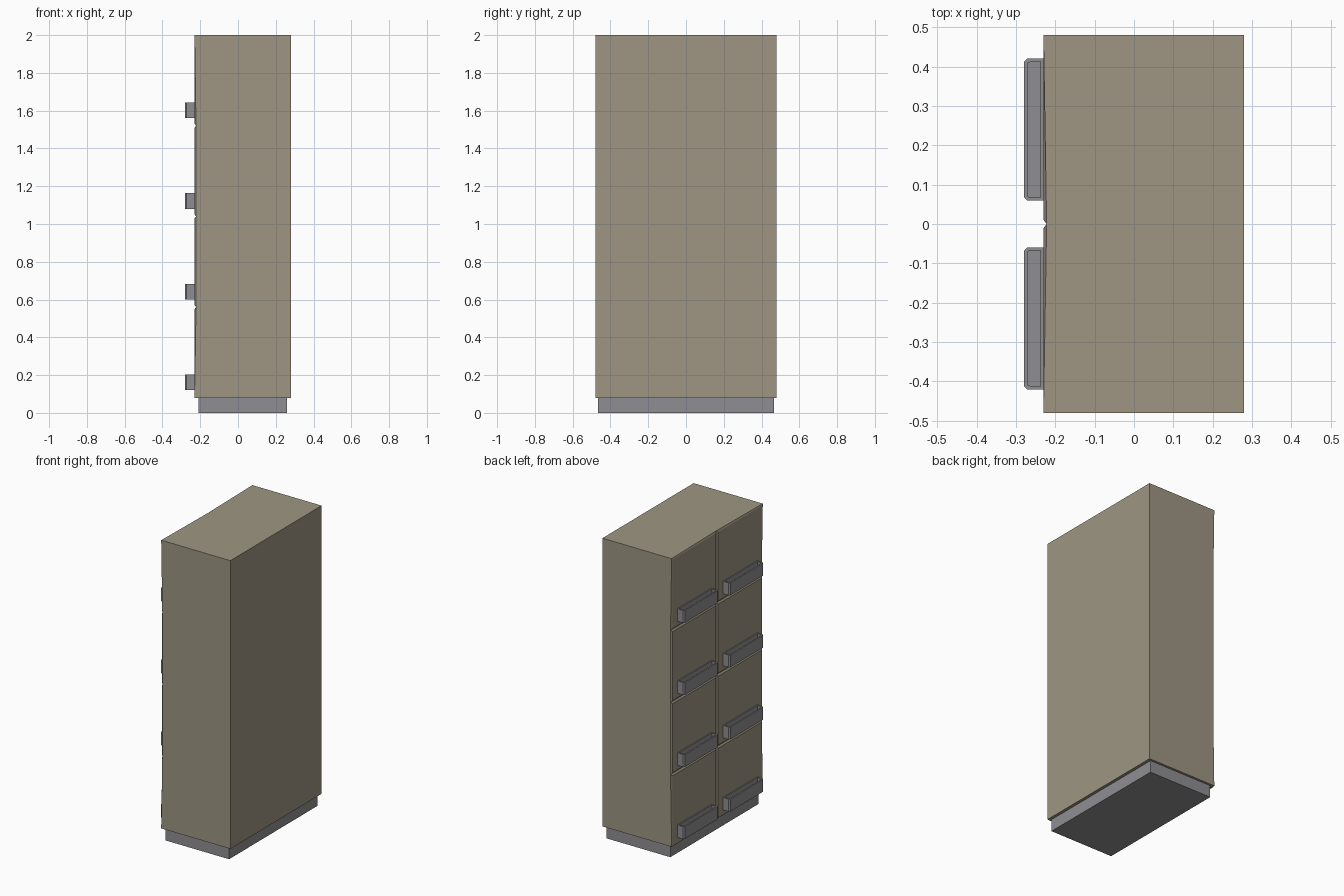
import bpy, bmesh
from mathutils import Vector

if "Cube" in bpy.data.objects:
    bpy.data.objects.remove(bpy.data.objects["Cube"])


def material(name, rgb):
    m = bpy.data.materials.new(name)
    m.diffuse_color = (*rgb, 1)
    m.use_nodes = True
    m.node_tree.nodes["Principled BSDF"].inputs["Base Color"].default_value = m.diffuse_color
    return m


TAN = material("warm tan", (0.342, 0.305, 0.225))
GREY = material("metal grey", (0.275, 0.275, 0.292))


def finish(bm, name, mat):
    bmesh.ops.recalc_face_normals(bm, faces=bm.faces[:])
    me = bpy.data.meshes.new(name)
    bm.to_mesh(me)
    bm.free()
    me.materials.append(mat)
    ob = bpy.data.objects.new(name, me)
    bpy.context.collection.objects.link(ob)
    return ob


FRONT, GROOVE, BACK = -0.23, -0.222, 0.28
Y, Z0, ROW = 0.48, 0.08, 0.48

# Cabinet body: drawer grid on the -x side, grooves sunk between drawers
bm = bmesh.new()
grid = []
for i in range(3):
    col = []
    for k in range(5):
        corner = i in (0, 2) and k in (0, 4)
        col.append(bm.verts.new((FRONT if corner else GROOVE, -Y + i * Y, Z0 + k * ROW)))
    grid.append(col)
b = [[bm.verts.new((BACK, y, z)) for z in (Z0, 2.0)] for y in (-Y, Y)]
fronts = [bm.faces.new((grid[i][k], grid[i + 1][k], grid[i + 1][k + 1], grid[i][k + 1]))
          for i in range(2) for k in range(4)]
bm.faces.new((b[0][0], b[1][0], b[1][1], b[0][1]))
for e, i in ((0, 0), (1, 2)):
    bm.faces.new(grid[i] + [b[e][1], b[e][0]])
for e, k in ((0, 0), (1, 4)):
    bm.faces.new([grid[i][k] for i in range(3)] + [b[1][e], b[0][e]])
bmesh.ops.recalc_face_normals(bm, faces=bm.faces[:])
bmesh.ops.inset_individual(bm, faces=fronts, thickness=0.015)
for f in fronts:
    for v in f.verts:
        v.co.x = FRONT
finish(bm, "cabinet_body", TAN)

# Recessed plinth
bm = bmesh.new()
bmesh.ops.create_cube(bm, size=1)
for v in bm.verts:
    v.co = Vector((0.025 + v.co.x * 0.47, v.co.y * 0.93, 0.04 + v.co.z * 0.08))
finish(bm, "plinth", GREY)


# Tray-shaped handle with a hollow top
def handle(name, yc, z):
    h, c, x0, x1 = 0.18, 0.008, -0.28, FRONT
    bm = bmesh.new()
    outline = [(x1, -h), (x1, h), (x0 + c, h), (x0, h - c), (x0, -h + c), (x0 + c, -h)]
    base = bm.faces.new([bm.verts.new((x, yc + y, z)) for x, y in outline])
    ext = bmesh.ops.extrude_face_region(bm, geom=[base])["geom"]
    bmesh.ops.translate(bm, vec=(0, 0, 0.083),
                        verts=[g for g in ext if isinstance(g, bmesh.types.BMVert)])
    top = [g for g in ext if isinstance(g, bmesh.types.BMFace)][0]
    if not base.is_valid or len(bm.faces) < 8:
        bm.faces.new([v for v in bm.verts if abs(v.co.z - z) < 1e-5])
    bmesh.ops.recalc_face_normals(bm, faces=bm.faces[:])
    bmesh.ops.inset_individual(bm, faces=[top], thickness=0.01)
    floor = bmesh.ops.extrude_discrete_faces(bm, faces=[top])["faces"][0]
    bmesh.ops.translate(bm, vec=(0, 0, -0.06), verts=floor.verts[:])
    finish(bm, name, GREY)


for side, yc in (("left", 0.24), ("right", -0.24)):
    for k in range(4):
        handle(f"handle_{side}_{k + 1}", yc, 0.12 + k * ROW)
